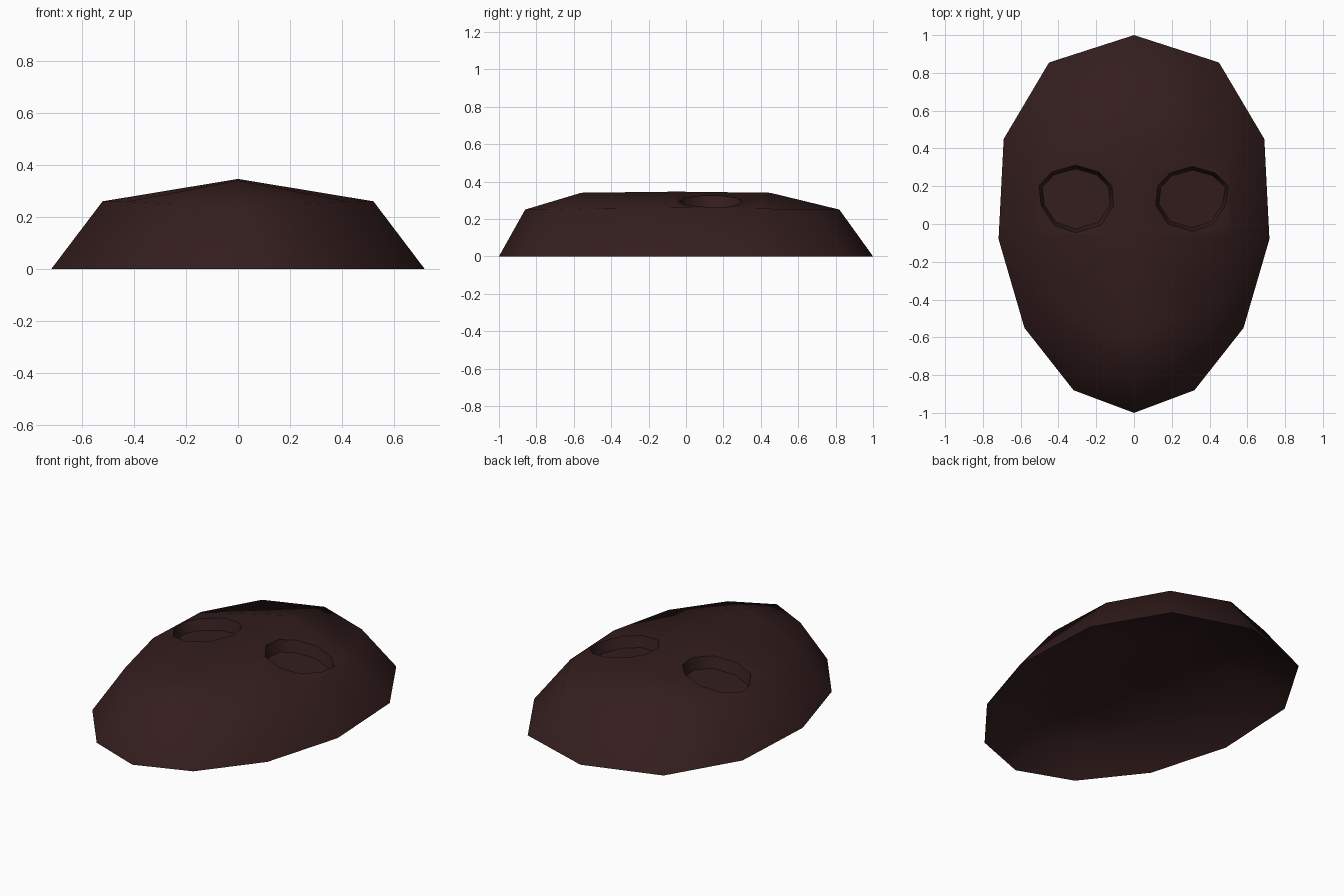
import bpy, bmesh, math
from mathutils import Vector

if "Cube" in bpy.data.objects:
    bpy.data.objects.remove(bpy.data.objects["Cube"])

# Half outlines from forehead to chin: rim on the ground, shoulder ring, ridge line
RIM = [(0, 1, 0), (.45, .855, 0), (.69, .45, 0), (.717, -.08, 0),
       (.58, -.55, 0), (.32, -.88, 0), (0, -1, 0)]
RING = [(0, .82, .25), (.33, .70, .25), (.505, .37, .256), (.52, -.06, .26),
        (.43, -.45, .258), (.24, -.74, .25), (0, -.86, .25)]
RIDGE = [(0, .45, .34), (0, -.05, .346), (0, -.56, .34)]
EYE = [(.125, .2), (.19, .27), (.31, .305), (.43, .27), (.5, .2),
       (.485, .1), (.42, 0), (.31, -.04), (.18, 0), (.115, .1)]
DEPTH = 0.065
HOLLOW = 0.6      # height of the inside surface relative to the outside


def surface_z(x):
    return .344 - x * .085 / .52


def build_half(bm, side, grow, height, eyes):
    def verts(points):
        return [bm.verts.new((side * x, y, z * height)) for x, y, z in points]
    rim, ring, ridge = verts(RIM), verts(RING), verts(RIDGE)

    # Sloping side wall
    for i in range(6):
        bm.faces.new((rim[i], rim[i + 1], ring[i + 1], ring[i]))
    # Forehead, cheek and chin
    bm.faces.new((ring[0], ring[1], ring[2], ridge[0]))
    bm.faces.new((ridge[1], ring[3], ring[4], ridge[2]))
    bm.faces.new((ridge[2], ring[4], ring[5], ring[6]))
    corners = [ridge[0], ring[2], ring[3], ridge[1]]
    if not eyes:
        bm.faces.new(corners)
        return

    # Eye opening in the brow panel
    cx, cy = .31, .135
    outer, inner = [], []
    for x, y in EYE:
        x, y = min(cx + (x - cx) * grow, .503), cy + (y - cy) * grow
        outer.append((x, y, surface_z(x)))
        x, y = cx + (x - cx) * .91, cy + (y - cy) * .89
        inner.append((x, y, surface_z(x) - DEPTH))
    outer, inner = verts(outer), verts(inner)
    n = len(EYE)
    edges = []
    for loop in (corners, outer):
        for a, b in zip(loop, loop[1:] + loop[:1]):
            edges.append(bm.edges.get((a, b)) or bm.edges.new((a, b)))
    bmesh.ops.triangle_fill(bm, edges=edges, use_beauty=True, normal=Vector((0, 0, 1)))
    inside = [f for f in bm.faces if all(v in outer for v in f.verts)]
    bmesh.ops.delete(bm, geom=inside, context='FACES_ONLY')

    # Eye socket wall and floor
    for i in range(n):
        j = (i + 1) % n
        bm.faces.new((outer[i], outer[j], inner[j], inner[i]))
    bm.faces.new(inner)


def build_shell(name, height, eyes, facing, material):
    bm = bmesh.new()
    build_half(bm, 1, 1.0, height, eyes)
    build_half(bm, -1, 1.04, height, eyes)
    bmesh.ops.remove_doubles(bm, verts=bm.verts, dist=1e-4)
    bmesh.ops.recalc_face_normals(bm, faces=bm.faces)
    if sum(f.normal.z * f.calc_area() for f in bm.faces) * facing < 0:
        bmesh.ops.reverse_faces(bm, faces=bm.faces)
    mesh = bpy.data.meshes.new(name)
    bm.to_mesh(mesh)
    bm.free()
    mesh.materials.append(material)
    obj = bpy.data.objects.new(name, mesh)
    bpy.context.collection.objects.link(obj)
    bpy.ops.object.select_all(action='DESELECT')
    bpy.context.view_layer.objects.active = obj
    obj.select_set(True)
    bpy.ops.object.shade_smooth_by_angle(angle=math.radians(55))


brown = bpy.data.materials.new("dark brown")
brown.diffuse_color = (.034, .0125, .0125, 1)
brown.use_nodes = True
brown.node_tree.nodes["Principled BSDF"].inputs["Base Color"].default_value = brown.diffuse_color

build_shell("mask_shell", 1, True, 1, brown)
build_shell("mask_inside", HOLLOW, False, -1, brown)
